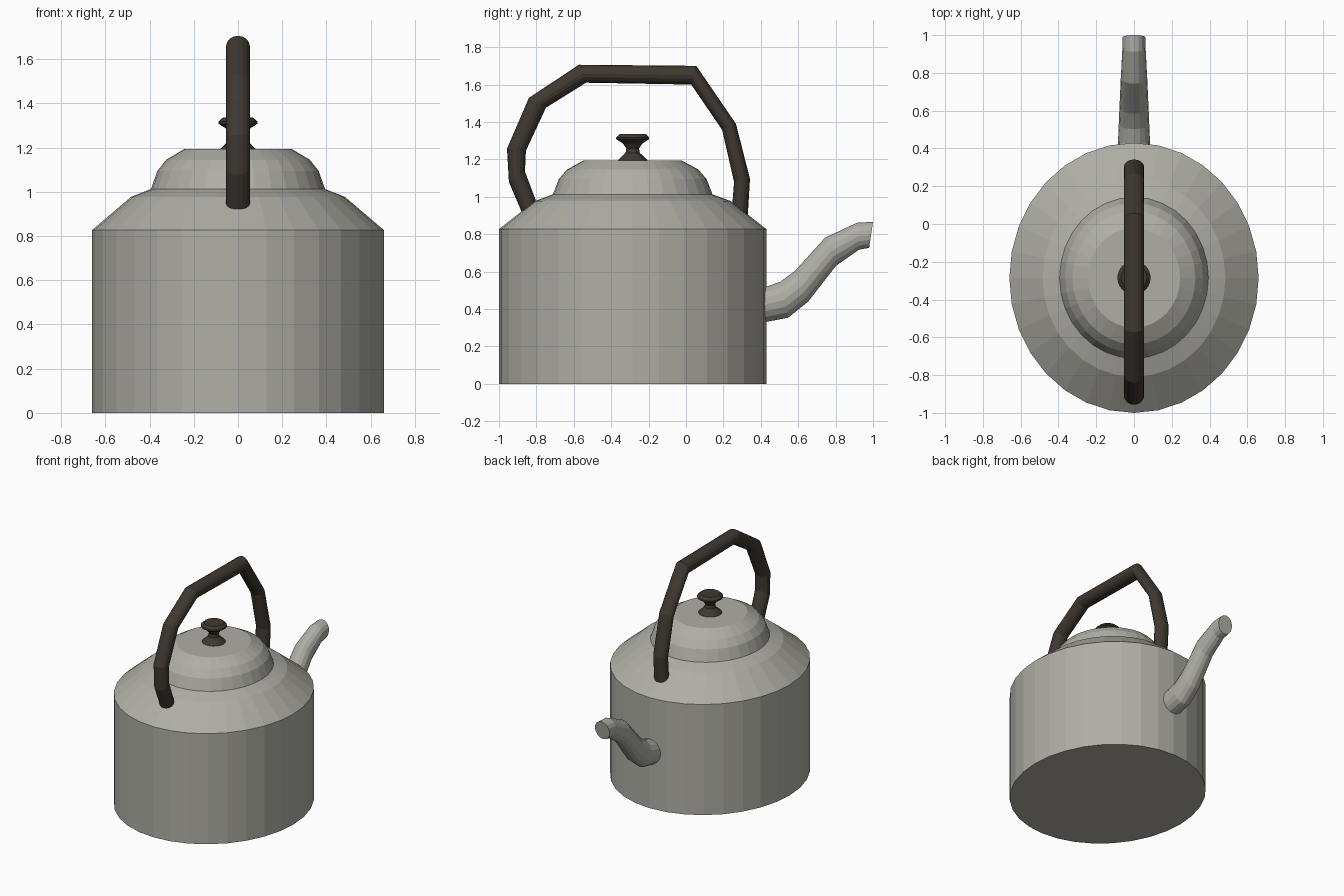
import bpy, bmesh, math

if "Cube" in bpy.data.objects:
    bpy.data.objects.remove(bpy.data.objects["Cube"])

CY = -0.285          # centre of the kettle body along y
STRETCH = 0.715 / 0.66   # the body is slightly oval


def material(name, rgb):
    m = bpy.data.materials.new(name)
    m.diffuse_color = (*rgb, 1)
    m.use_nodes = True
    m.node_tree.nodes["Principled BSDF"].inputs["Base Color"].default_value = m.diffuse_color
    return m


metal = material("warm grey metal", (0.43, 0.425, 0.38))
dark = material("dark brown", (0.05, 0.04, 0.03))


def skin_rings(name, rings, mat):
    """Join equal rings of points into a closed, flat shaded tube."""
    bm = bmesh.new()
    loops = [[bm.verts.new(p) for p in ring] for ring in rings]
    n = len(loops[0])
    for a, b in zip(loops, loops[1:]):
        for i in range(n):
            j = (i + 1) % n
            bm.faces.new((a[i], a[j], b[j], b[i]))
    bm.faces.new(loops[0][::-1])
    bm.faces.new(loops[-1])
    bmesh.ops.recalc_face_normals(bm, faces=bm.faces)
    mesh = bpy.data.meshes.new(name)
    bm.to_mesh(mesh)
    bm.free()
    mesh.materials.append(mat)
    ob = bpy.data.objects.new(name, mesh)
    bpy.context.collection.objects.link(ob)
    return ob


def lathe(name, profile, mat, sides=32, stretch=STRETCH):
    """Spin (radius, z) points around the body axis."""
    angles = [2 * math.pi * i / sides for i in range(sides)]
    return skin_rings(name, [[(r * math.cos(a), CY + r * stretch * math.sin(a), z)
                              for a in angles] for r, z in profile], mat)


def side_tube(name, stations, mat, sides=16):
    """Tube from side-view outline pairs: (y1, z1, y2, z2, half width in x)."""
    rings = []
    for y1, z1, y2, z2, w in stations:
        ring = []
        for i in range(sides):
            a = 2 * math.pi * i / sides
            t = 0.5 + 0.5 * math.cos(a)
            ring.append((w * math.sin(a), y2 + (y1 - y2) * t, z2 + (z1 - z2) * t))
        rings.append(ring)
    return skin_rings(name, rings, mat)


# Pot body with sloping shoulder
lathe("body", [(0.66, 0), (0.66, 0.827), (0.484, 0.977), (0.396, 1.012)], metal)

# Domed lid
lathe("lid", [(0.394, 1.005), (0.394, 1.012), (0.365, 1.094),
              (0.325, 1.145), (0.244, 1.193)], metal)

# Lid knob
lathe("lid_knob", [(0.08, 1.185), (0.08, 1.194), (0.038, 1.235), (0.034, 1.258),
                   (0.052, 1.285), (0.088, 1.308), (0.088, 1.318), (0.068, 1.336)],
      dark, 24, 1.0)

# Spout, starting inside the body
side_tube("spout", [
    (0.32, 0.519, 0.32, 0.331, 0.086),
    (0.428, 0.519, 0.428, 0.331, 0.085),
    (0.503, 0.545, 0.545, 0.353, 0.081),
    (0.583, 0.604, 0.652, 0.438, 0.077),
    (0.743, 0.781, 0.802, 0.631, 0.070),
    (0.914, 0.861, 0.925, 0.717, 0.062),
    (1.0, 0.866, 0.979, 0.727, 0.060)], metal)

# Arched handle, both ends sunk into the shoulder
W = 0.054
side_tube("handle", [
    (-0.845, 0.84, -0.765, 0.88, W),
    (-0.947, 1.08, -0.861, 1.134, W),
    (-0.957, 1.257, -0.856, 1.246, W),
    (-0.84, 1.529, -0.749, 1.476, W),
    (-0.572, 1.706, -0.535, 1.61, W),
    (0.055, 1.70, 0.028, 1.60, W),
    (0.267, 1.39, 0.193, 1.358, W),
    (0.342, 1.096, 0.257, 1.08, W),
    (0.328, 0.86, 0.24, 0.86, W)], dark)
